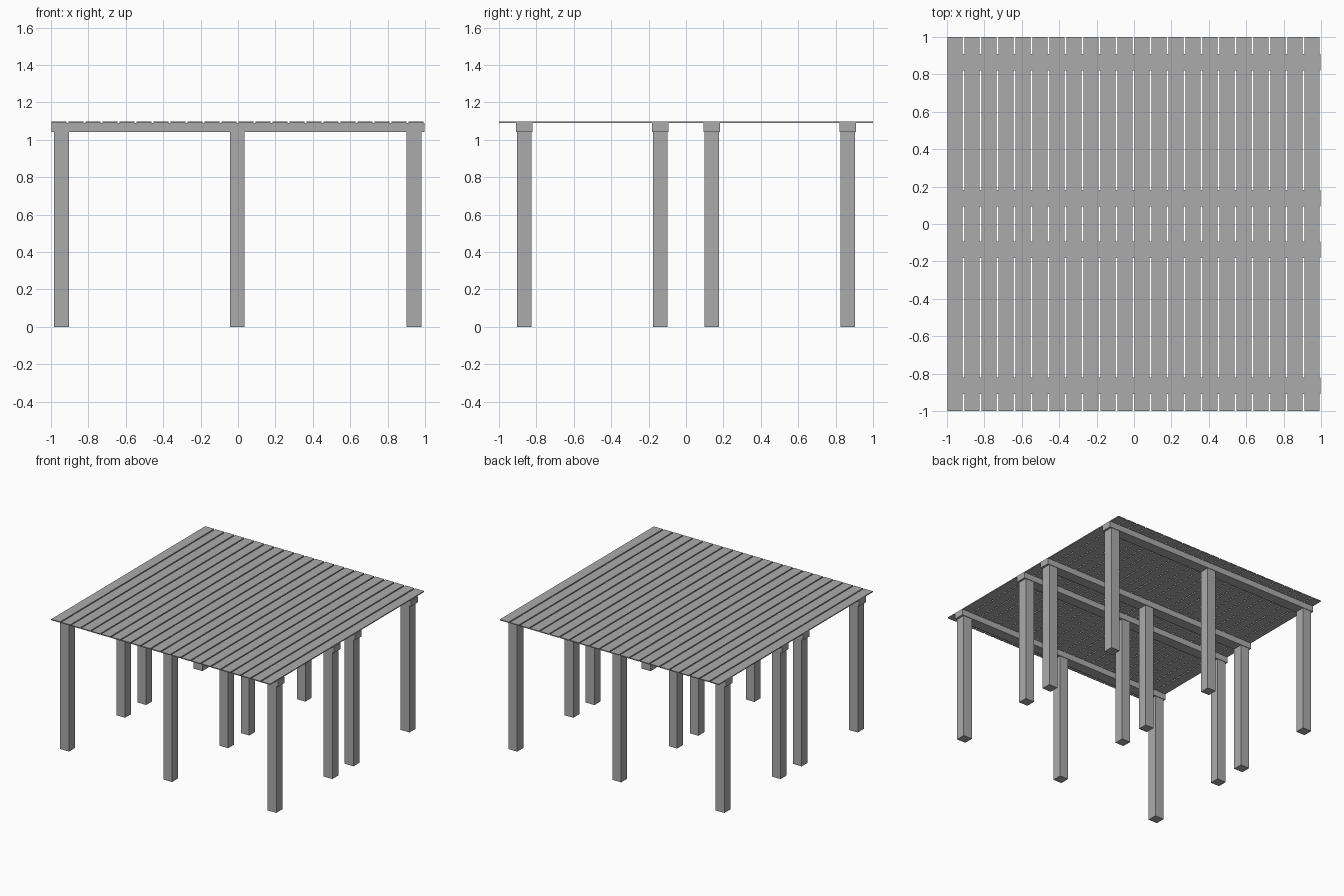
import bpy

cube = bpy.data.objects.get("Cube")
if cube:
    bpy.data.objects.remove(cube, do_unlink=True)

# Single weathered grey finish
grey = bpy.data.materials.new("plain_grey")
grey.use_nodes = True
colour = (0.41, 0.41, 0.41, 1)
grey.diffuse_color = colour
grey.node_tree.nodes["Principled BSDF"].inputs["Base Color"].default_value = colour


def box(name, x, y, z):
    """Axis-aligned box from (low, high) ranges."""
    ranges = (x, y, z)
    bpy.ops.mesh.primitive_cube_add(size=1, location=[(a + b) / 2 for a, b in ranges])
    obj = bpy.context.object
    obj.name = name
    obj.scale = [b - a for a, b in ranges]
    bpy.ops.object.transform_apply(location=False, rotation=False, scale=True)
    obj.data.materials.append(grey)
    return obj


def around(centre, width):
    return (centre - width / 2, centre + width / 2)


BEAM_BOTTOM, BEAM_TOP, DECK_TOP = 1.042, 1.091, 1.099
ROWS = {"front": -0.865, "front_inner": -0.137, "back_inner": 0.137, "back": 0.865}
COLUMNS = {"right": (-0.943, 0.08), "middle": (-0.005, 0.077), "left": (0.941, 0.08)}

# Four beams, each on three posts
for row, y in ROWS.items():
    box(f"{row}_beam", (-0.998, 0.998), around(y, 0.087), (BEAM_BOTTOM, BEAM_TOP))
    for column, (x, width) in COLUMNS.items():
        box(f"{row}_{column}_post", around(x, width), around(y, 0.078), (0, BEAM_BOTTOM))

# Deck boards, repeated with narrow gaps
board = box("deck_boards", (-0.998, -0.917), (-1, 1), (BEAM_TOP, DECK_TOP))
array = board.modifiers.new("board_spacing", 'ARRAY')
array.count = 22
array.use_relative_offset = False
array.use_constant_offset = True
array.constant_offset_displace = (0.0909, 0, 0)
